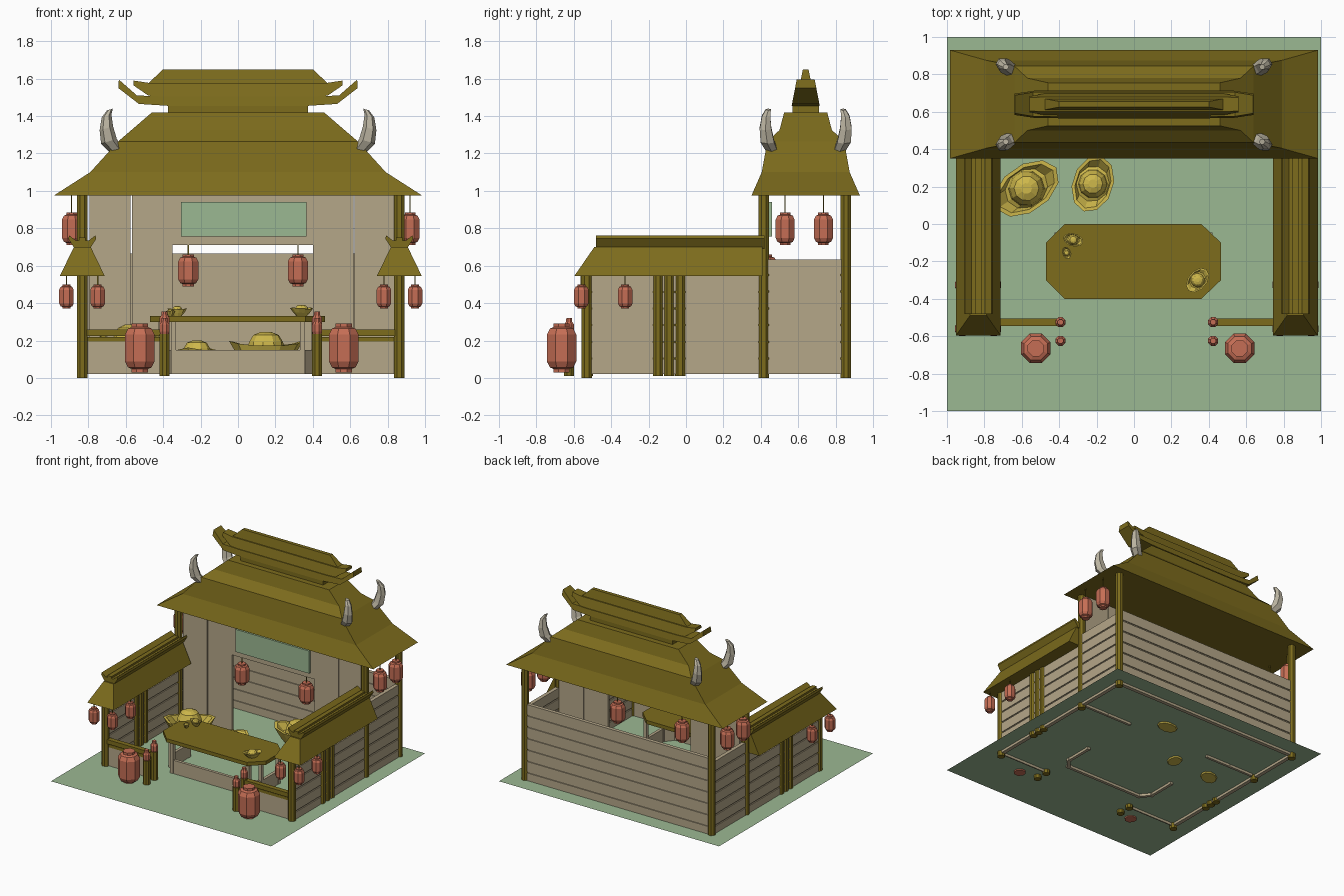
import bpy, bmesh
from math import sin, cos, pi, radians
from mathutils import Vector

if "Cube" in bpy.data.objects:
    bpy.data.objects.remove(bpy.data.objects["Cube"])

CX = 0.015          # symmetry line of the stall
PY = 0.64           # centre line of the pavilion roof
FLOOR = 0.04        # height of the ground sheet


def material(name, rgb):
    m = bpy.data.materials.new(name)
    m.diffuse_color = (*rgb, 1)
    m.use_nodes = True
    m.node_tree.nodes["Principled BSDF"].inputs["Base Color"].default_value = m.diffuse_color
    return m


WOOD = material("olive_wood", (0.205, 0.15, 0.012))
TAN = material("tan_boards", (0.46, 0.385, 0.25))
GREEN = material("green", (0.33, 0.48, 0.29))
RED = material("red", (0.56, 0.155, 0.09))
GOLD = material("gold", (0.62, 0.48, 0.07))
HORN = material("horn", (0.50, 0.46, 0.36))


def loft(name, rings, mat):
    """Skin a list of equal-length rings and cap both ends."""
    bm = bmesh.new()
    rs = [[bm.verts.new(p) for p in r] for r in rings]
    n = len(rs[0])
    for a, b in zip(rs, rs[1:]):
        for i in range(n):
            bm.faces.new((a[i], a[(i + 1) % n], b[(i + 1) % n], b[i]))
    bm.faces.new(rs[0][::-1])
    bm.faces.new(rs[-1])
    bmesh.ops.recalc_face_normals(bm, faces=bm.faces)
    me = bpy.data.meshes.new(name)
    bm.to_mesh(me)
    bm.free()
    me.materials.append(mat)
    ob = bpy.data.objects.new(name, me)
    bpy.context.collection.objects.link(ob)
    return ob


def rect(cx, cy, hx, hy, z):
    return [(cx - hx, cy - hy, z), (cx + hx, cy - hy, z), (cx + hx, cy + hy, z), (cx - hx, cy + hy, z)]


def box(name, x0, x1, y0, y1, z0, z1, mat):
    cx, cy, hx, hy = (x0 + x1) / 2, (y0 + y1) / 2, abs(x1 - x0) / 2, (y1 - y0) / 2
    return loft(name, [rect(cx, cy, hx, hy, z) for z in (z0, z1)], mat)


def mirrored(half):
    return half + [(-x, z) for x, z in half[::-1]]


def ridge_bar(name, half, d0, d1):
    """Mirrored x-z profile given depth in y, tapering from d0 (bottom) to d1 (top)."""
    prof = mirrored(half)
    lo, hi = min(z for _, z in prof), max(z for _, z in prof)
    loft(name, [[(x, PY + s * (d0 + (d1 - d0) * (z - lo) / (hi - lo)), z) for x, z in prof]
                for s in (-1, 1)], WOOD)


def lathe(name, x, y, prof, mat, n=8):
    """Stack of n-sided rings from (radius, z) pairs."""
    return loft(name, [[(x + r * cos(2 * pi * (i + .5) / n), y + r * sin(2 * pi * (i + .5) / n), z)
                        for i in range(n)] for r, z in prof], mat)


def post(name, x, y, z0, z1, r=0.03):
    lathe(name, x, y, [(r, z0), (r, z1)], WOOD)


def lantern(name, x, y, z0, z1, r, hang=None):
    h = z1 - z0
    prof = [(.55, 0), (.55, .07), (.8, .1), (1, .22), (1, .78), (.8, .9), (.55, .93), (.55, 1)]
    lathe(name, x, y, [(r * a, z0 + h * b) for a, b in prof], RED)
    if hang:
        lathe(name + "_cord", x, y, [(.004, z1), (.004, hang)], WOOD, 4)


def plank_wall(name, x0, x1, y0, y1, z0, z1, rows):
    """Planks with narrow gaps over a thinner core."""
    ix, iy = (.008, 0) if abs(x1 - x0) < abs(y1 - y0) else (0, .008)
    a, b = min(x0, x1), max(x0, x1)
    box(name + "_core", a + ix, b - ix, y0 + iy, y1 - iy, z0, z1 - .012, TAN)
    s = (z1 - z0) / rows
    for i in range(rows):
        box(name + "_plank", a, b, y0, y1, z0 + i * s, z0 + (i + 1) * s - .011, TAN)


def ingot(name, x, y, z, L, W, h, rot):
    """Boat-shaped dish with slightly raised ends and a central dome."""
    a, d = radians(rot), .5 * L
    rings = []
    for u, v, zz, lift in ((.42 * L, .45 * W, 0, 0), (.72 * L, .72 * W, .3, .04), (L, W, .66, .12),
                           (.88 * L, .84 * W, .66, .1), (.62 * L, .8 * W, .5, 0), (d, d, .55, 0),
                           (.92 * d, .92 * d, .75, 0), (.68 * d, .68 * d, .93, 0), (.3 * d, .3 * d, 1, 0)):
        ring = []
        for i in range(10):
            t = 2 * pi * i / 10
            p, q = u * cos(t), v * sin(t)
            ring.append((x + p * cos(a) - q * sin(a), y + p * sin(a) + q * cos(a),
                         z + h * (zz + lift * cos(t) ** 4)))
        rings.append(ring)
    loft(name, rings, GOLD)


# Ground sheet
bpy.ops.mesh.primitive_plane_add(size=2, location=(0, 0, FLOOR))
bpy.context.object.name = "ground"
bpy.context.object.data.materials.append(GREEN)

# Pavilion roof: flared skirt, shoulder and steep upper tier
loft("pavilion_roof", [rect(0, PY, hx, hy, z) for hx, hy, z in (
    (.985, .29, .975), (.79, .235, 1.10), (.64, .205, 1.265), (.57, .14, 1.325), (.46, .115, 1.42))], WOOD)

# Stacked ridge with upturned ends
box("ridge_curb", -.375, .375, PY - .07, PY + .07, 1.41, 1.46, WOOD)
ridge_bar("ridge_lower", [(.375, 1.455), (.53, 1.465), (.64, 1.55), (.637, 1.595), (.54, 1.51), (.4, 1.505)],
          .075, .048)
ridge_bar("ridge_upper", [(.41, 1.50), (.48, 1.51), (.56, 1.565), (.56, 1.59), (.48, 1.578)], .06, .036)
ridge_bar("ridge_cap", [(.48, 1.575), (.40, 1.65)], .03, .015)

# Curved horns on the four roof corners
for sx in (-1, 1):
    for sy in (-1, 1):
        path = [(.65, .18, 1.215, .035), (.69, .205, 1.265, .042), (.704, .215, 1.335, .036),
                (.703, .212, 1.40, .026), (.685, .2, 1.435, .016)]
        loft("roof_horn", [[(sx * (x + r * cos(i * pi / 3)), PY + sy * (y + r * sin(i * pi / 3)),
                             z - .3 * r * cos(i * pi / 3)) for i in range(6)] for x, y, z, r in path], HORN)

# Parts repeated on the left and right
for s in (-1, 1):
    def X(v):
        return CX + s * v
    side = "left" if s < 0 else "right"

    # Posts
    post(side + "_pavilion_front_post", X(.8475), .415, 0, 1.02)
    post(side + "_pavilion_back_post", X(.8475), .855, 0, 1.02)
    post(side + "_wing_front_post", X(.8475), -.53, 0, .60)
    for y in (-.15, -.09, -.03):
        post(side + "_wing_middle_post", X(.8475), y, .01, .56)

    # Plank side walls
    plank_wall(side + "_wing_wall", X(.832), X(.863), -.52, .40, .02, .555, 6)
    plank_wall(side + "_pavilion_wall", X(.832), X(.863), .43, .84, .02, .645, 7)

    # Inner front panels beside the doorway, with a narrow slit
    for a, b in ((.375, .593), (.599, .82)):
        p, q = sorted((X(a) + .01, X(b) + .01))
        box(side + "_door_panel", p, q, .42, .44, .02, .98, TAN)

    # Wing roof with hipped front and flared ridge
    c = X(.8475)
    loft(side + "_wing_roof", [
        [(c - .12, -.597, .545), (c + .12, -.597, .545), (c + .12, .41, .545), (c - .12, .41, .545)],
        [(c - .045, -.49, .70), (c + .045, -.49, .70), (c + .045, .41, .70), (c - .045, .41, .70)]], WOOD)
    ridge = [(.04, .69), (.075, .745), (.07, .762), (.035, .735), (.018, .735), (.018, .75)]
    loft(side + "_wing_ridge", [[(c + x, y, z) for x, z in mirrored(ridge)] for y in (-.48, .42)], WOOD)

    # Front rail, low board and lamp posts
    p, q = sorted((X(.40), X(.84)))
    box(side + "_front_rail", p, q, -.545, -.505, .225, .26, WOOD)
    box(side + "_lower_rail", p, q, -.535, -.515, .195, .218, WOOD)
    box(side + "_front_board", p, q, -.53, -.52, .02, .20, TAN)
    for y, z in ((-.525, .27), (-.625, .235)):
        post(side + "_lamp_post", X(.408), y, .01, z, .029)
        lathe(side + "_lamp_cap", X(.408), y, [(.022, z - .01), (.029, z + .012), (.029, z + .05),
                                              (.018, z + .065), (.016, z + .085)], RED)

    # Lanterns
    lantern(side + "_floor_lantern", X(.545) + .005, -.665, .03, .29, .085)
    lantern(side + "_door_lantern", X(.293) + .012, .43, .49, .66, .058, .73)
    for y in (.53, .735):
        lantern(side + "_eave_lantern", X(.905), y, .71, .885, .055, .985)
    for x in (.765, .932):
        for y in (-.56, -.325):
            lantern(side + "_wing_lantern", X(x), y, .37, .50, .042, .56)

# Pavilion back wall, door lintel and green sign
plank_wall("back_wall", CX - .83, CX + .83, .84, .87, .02, .675, 7)
box("door_lintel", -.35, .40, .42, .44, .71, .98, TAN)
box("sign_board", -.305, .365, .40, .46, .755, .94, GREEN)

# Table with clipped corners
outline = [(-.47, -.3), (-.37, -.4), (.36, -.4), (.465, -.3), (.465, -.1), (.36, 0), (-.37, 0), (-.47, -.1)]
loft("table_top", [[(x, y, z) for x, y in outline] for z in (.30, .33)], WOOD)


def board(name, a, b, z0, z1, t=.012):
    """Upright board between two floor points."""
    d = (Vector(b) - Vector(a)).normalized() * t
    n = (-d.y, d.x)
    pts = [(a[0] + n[0], a[1] + n[1]), (b[0] + n[0], b[1] + n[1]),
           (b[0] - n[0], b[1] - n[1]), (a[0] - n[0], a[1] - n[1])]
    loft(name, [[(x, y, z) for x, y in pts] for z in (z0, z1)], TAN)


base = [(-.41, -.06), (-.41, -.28), (-.345, -.355), (.345, -.355), (.405, -.28), (.405, -.06)]
for a, b in zip(base, base[1:]):
    board("table_skirt", a, b, .02, .15)
for x, y in base:
    lathe("table_leg", x, y, [(.02, .02), (.02, .30)], TAN, 4)

# Gold ingots on the floor and on the table
ingot("floor_ingot", -.575, .19, .03, .195, .125, .255, 35)
ingot("floor_ingot", -.22, .215, .03, .155, .11, .17, 72)
ingot("floor_ingot", .15, .57, .03, .20, .125, .215, 8)
ingot("table_ingot", -.325, -.085, .33, .055, .035, .055, -15)
ingot("table_ingot", -.36, -.155, .33, .035, .024, .04, 110)
ingot("table_ingot", .34, -.30, .33, .075, .05, .06, 50)
